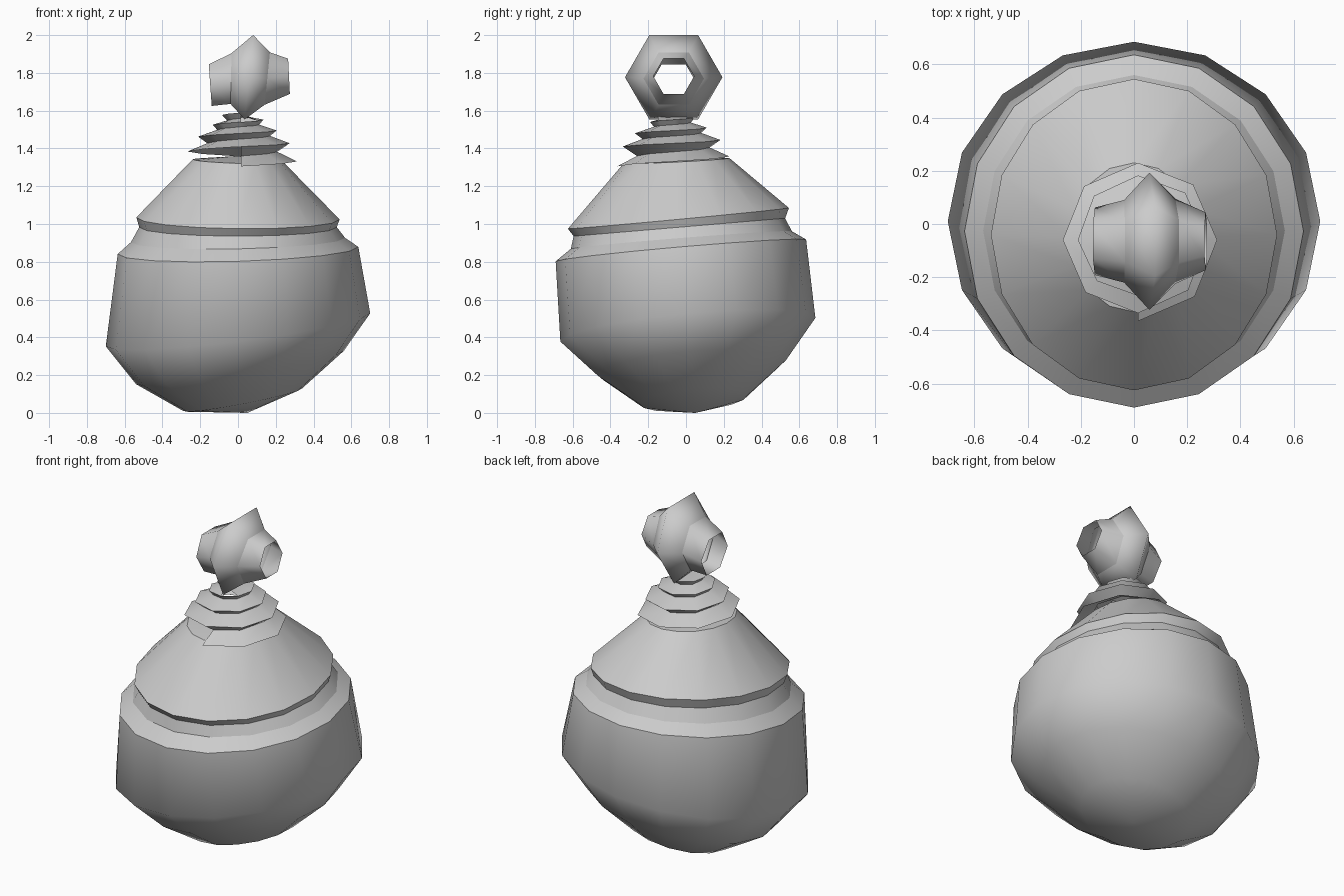
import bpy
import bmesh
from math import sin, cos, pi
from mathutils import Vector

cube = bpy.data.objects.get("Cube")
if cube:
    bpy.data.objects.remove(cube)

grey = bpy.data.materials.new("plain grey")
grey.use_nodes = True
COLOUR = (0.6, 0.6, 0.6, 1)
grey.diffuse_color = COLOUR
grey.node_tree.nodes["Principled BSDF"].inputs["Base Color"].default_value = COLOUR


def loft(name, rows, sharp=(), closed=True, cap_start=None, cap_end=None):
    """Skin rows of points; listed rows become sharp creases."""
    bm = bmesh.new()
    vs = [[bm.verts.new(p) for p in row] for row in rows]
    n = len(rows[0])
    count = n if closed else n - 1
    for a, b in zip(vs, vs[1:]):
        for i in range(count):
            j = (i + 1) % n
            bm.faces.new((a[i], a[j], b[j], b[i]))
    for tip, row in ((cap_start, vs[0]), (cap_end, vs[-1])):
        if tip is not None:
            t = bm.verts.new(tip)
            for i in range(n):
                bm.faces.new((t, row[i], row[(i + 1) % n]))
    for f in bm.faces:
        f.smooth = True
    for r in sharp:
        for i in range(count):
            e = bm.edges.get((vs[r][i], vs[r][(i + 1) % n]))
            if e:
                e.smooth = False
    bmesh.ops.remove_doubles(bm, verts=bm.verts, dist=1e-5)
    bmesh.ops.recalc_face_normals(bm, faces=bm.faces)
    me = bpy.data.meshes.new(name)
    bm.to_mesh(me)
    bm.free()
    me.materials.append(grey)
    ob = bpy.data.objects.new(name, me)
    bpy.context.collection.objects.link(ob)
    return ob


def tilted_ring(cx, cy, rx, ry, z, sx, sy, sides=16):
    """Oval on a plane sloping by sx and sy."""
    pts = []
    for i in range(sides):
        a = 2 * pi * i / sides
        x, y = rx * cos(a), ry * sin(a)
        pts.append(Vector((cx + x, cy + y, z + sx * x + sy * y)))
    return pts


# Round bowl with its upper rim
bowl = [
    tilted_ring(0.025, 0.04, 0.315, 0.285, 0.07, 0.19, 0.08),
    tilted_ring(0.01, 0.03, 0.55, 0.50, 0.24, 0.16, 0.08),
    tilted_ring(0, 0.01, 0.70, 0.675, 0.44, 0.125, 0.093),
    tilted_ring(0, -0.027, 0.637, 0.663, 0.86, 0.03, 0.087),
    tilted_ring(0, -0.025, 0.567, 0.585, 0.915, 0.02, 0.08),
    tilted_ring(0, -0.035, 0.523, 0.56, 0.983, 0, 0.085),
]
loft("bowl", bowl, sharp=(3, 4, 5), cap_start=(0.05, 0.05, 0))

# Sloping lid with a thin overhanging edge
lid = [
    bowl[-1],
    tilted_ring(0, -0.04, 0.538, 0.585, 1.03, -0.01, 0.094),
    tilted_ring(0, -0.05, 0.24, 0.28, 1.335, -0.03, 0.05),
]
loft("lid", lid, sharp=(0, 1, 2), cap_end=(0, -0.05, 1.36))


# Threaded collar: a tapering spiral of flared skirts
def sample(values, t):
    k = min(int(t), len(values) - 2)
    return values[k] + (values[k + 1] - values[k]) * (t - k)


STEPS = 8
crest_r, crest_z = (0.305, 0.275, 0.21, 0.13, 0.09), (1.305, 1.41, 1.48, 1.54, 1.59)
root_r, root_z = (0.2, 0.17, 0.11, 0.06), (1.36, 1.45, 1.515, 1.56)


def spiral_point(radii, heights, step, turn):
    a = 2 * pi * step / STEPS - pi / 2
    r = sample(radii, turn)
    return (0.015 + r * cos(a), -0.06 + r * sin(a), sample(heights, turn))


lower, root, upper = [], [], []
for s in range(STEPS * 3 + 1):
    t = s / STEPS
    lower.append(spiral_point(crest_r, crest_z, s, t))
    root.append(spiral_point(root_r, root_z, s, t))
    upper.append(spiral_point(crest_r, crest_z, s, t + 1))
loft("threaded_collar", [lower, root, upper], sharp=(0, 1, 2), closed=False)

# Cap closing the top of the collar
top = upper[-STEPS:]
loft("collar_top", [top], cap_end=(0.015, -0.06, 1.575))


# Six-sided open knob lying along x
def knob_ring(x, z, r, lean=0):
    pts = []
    for i in range(6):
        a = pi * i / 3
        h = r * sin(a)
        pts.append((x + lean * h, -0.065 + r * cos(a), z + h))
    return pts


knob = [
    knob_ring(-0.147, 1.735, 0.127, -0.07),
    knob_ring(-0.037, 1.77, 0.155, 0.02),
    knob_ring(0.058, 1.777, 0.258, 0.1),
    knob_ring(0.155, 1.77, 0.16, 0.1),
    knob_ring(0.27, 1.782, 0.108, -0.05),
]
loft("knob", knob, sharp=(1, 3))
